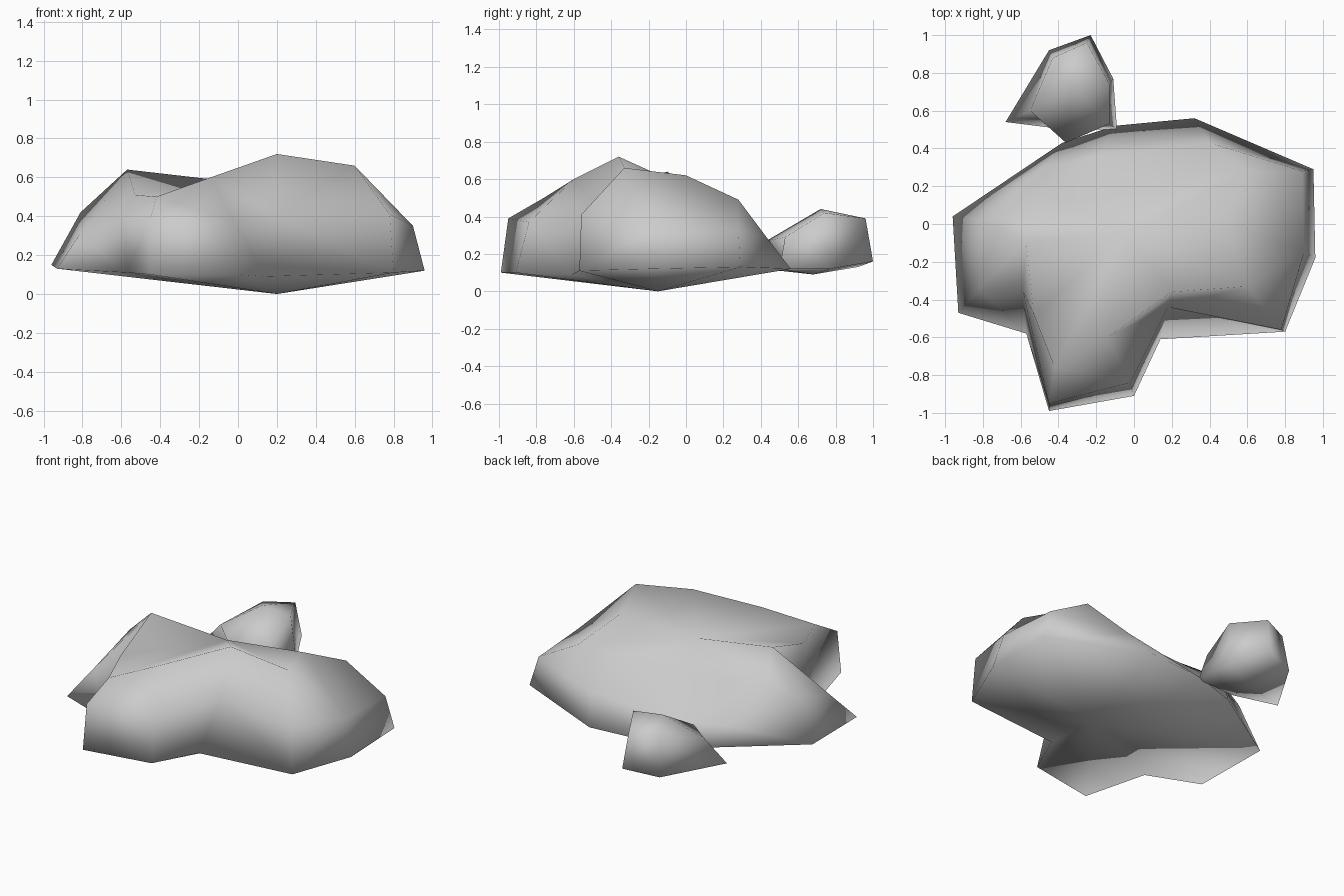
import bpy
import bmesh
from mathutils import Vector

# Remove only the default object
default_object = bpy.data.objects.get("Cube")
if default_object:
    bpy.data.objects.remove(default_object, do_unlink=True)


def make_material(name, colour):
    material = bpy.data.materials.new(name)
    material.use_nodes = True
    material.diffuse_color = colour
    shader = material.node_tree.nodes["Principled BSDF"]
    shader.inputs["Base Color"].default_value = colour
    shader.inputs["Roughness"].default_value = 0.9
    return material


def loft_rock(name, rings, underside, summit, material):
    """Skin stacked rings, closing them with a fan below and a fan above."""
    mesh = bpy.data.meshes.new(name)
    bm = bmesh.new()
    loops = [[bm.verts.new(Vector(point)) for point in ring] for ring in rings]
    bottom_vert = bm.verts.new(Vector(underside))
    top_vert = bm.verts.new(Vector(summit))
    count = len(loops[0])

    for index in range(count):
        following = (index + 1) % count
        for lower, upper in zip(loops, loops[1:]):
            bm.faces.new((lower[index], lower[following],
                          upper[following], upper[index]))
        bm.faces.new((bottom_vert, loops[0][following], loops[0][index]))
        bm.faces.new((top_vert, loops[-1][index], loops[-1][following]))

    # Settle the skewed quads into flat facets, then shade them all softly
    bmesh.ops.triangulate(bm, faces=bm.faces[:], quad_method="SHORT_EDGE")
    bmesh.ops.recalc_face_normals(bm, faces=bm.faces[:])
    for face in bm.faces:
        face.smooth = True

    bm.to_mesh(mesh)
    bm.free()
    mesh.materials.append(material)
    rock = bpy.data.objects.new(name, mesh)
    bpy.context.collection.objects.link(rock)
    return rock


stone_grey = make_material("stone_grey", (0.6, 0.6, 0.6, 1))

# Large boulder: footprint, shoulder and crown, each starting at the right side
boulder_footprint = [
    (-.96, .04, .15), (-.93, -.47, .13), (-.57, -.58, .11), (-.45, -.99, .1),
    (0, -.91, .1), (.14, -.61, .09), (.8, -.57, .11), (.96, -.18, .12),
    (.95, .29, .13), (.32, .56, .12), (-.1, .52, .12), (-.38, .43, .12),
]
boulder_shoulder = [
    (-.81, .02, .42), (-.82, -.34, .3), (-.59, -.35, .39), (-.45, -.95, .39),
    (-.02, -.84, .37), (.18, -.44, .4), (.78, -.56, .41), (.9, -.15, .35),
    (.89, .28, .33), (.4, .43, .29), (-.2, .36, .23), (-.48, .3, .25),
]
boulder_crown = [
    (-.62, .05, .53), (-.57, -.1, .64), (-.53, -.48, .51), (-.42, -.76, .5),
    (-.14, -.6, .6), (.2, -.36, .72), (.6, -.33, .66), (.48, 0, .62),
    (.6, .28, .49), (.22, .17, .46), (-.15, .15, .45), (-.42, .12, .46),
]
loft_rock("large_boulder",
          [boulder_footprint, boulder_shoulder, boulder_crown],
          underside=(.2, -.15, 0), summit=(-.05, -.05, .58),
          material=stone_grey)

# Small stone resting behind the boulder
stone_footprint = [
    (-.68, .54, .14), (-.45, .92, .13), (-.23, 1, .16),
    (-.11, .77, .12), (-.09, .5, .12), (-.36, .5, .11),
]
stone_shoulder = [
    (-.55, .6, .3), (-.43, .88, .38), (-.25, .96, .39),
    (-.13, .74, .42), (-.13, .53, .29), (-.36, .43, .27),
]
loft_rock("small_stone",
          [stone_footprint, stone_shoulder],
          underside=(-.33, .68, .09), summit=(-.33, .72, .44),
          material=stone_grey)
